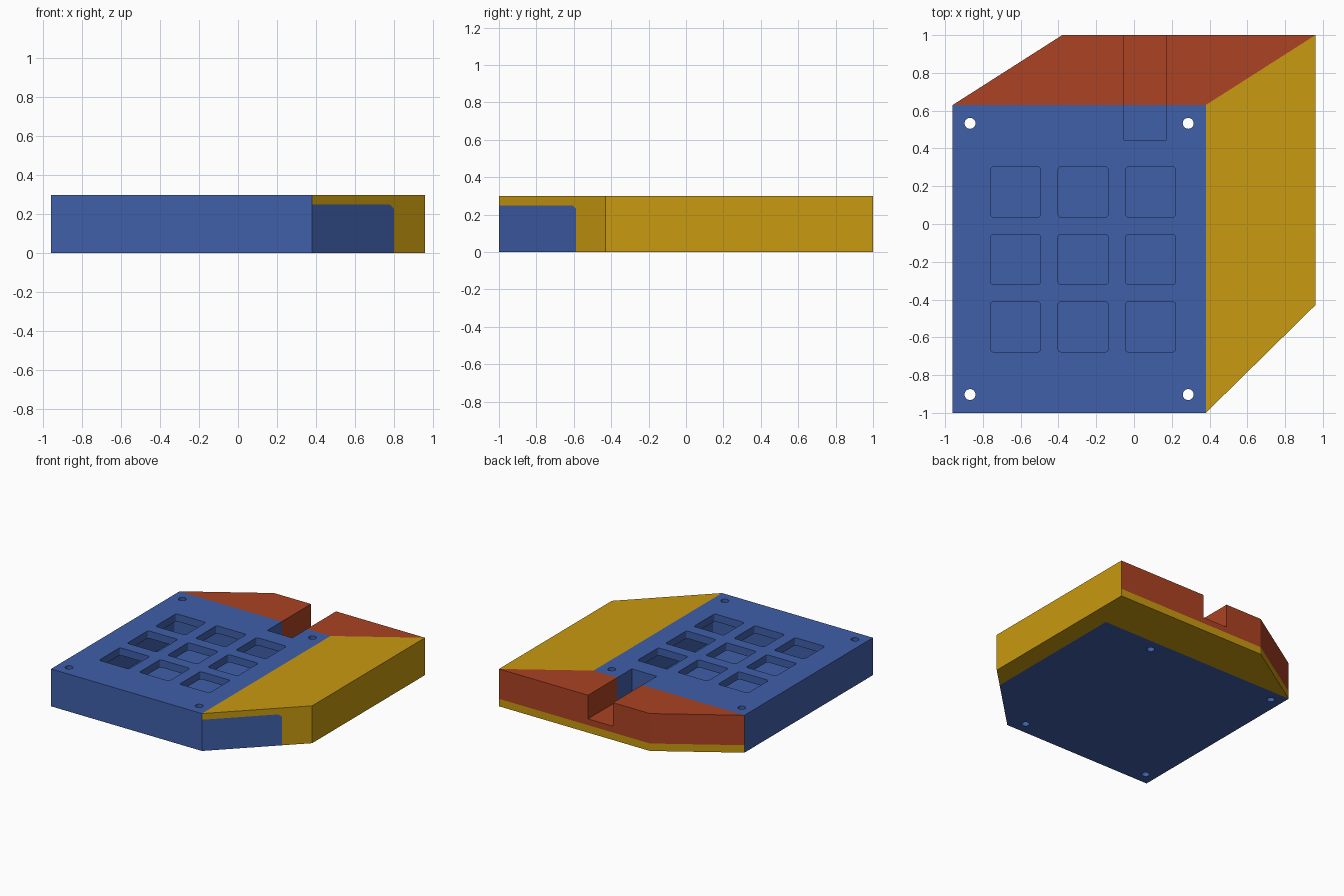
import bpy, bmesh, math
from mathutils import Vector

if "Cube" in bpy.data.objects:
    bpy.data.objects.remove(bpy.data.objects["Cube"])

H = 0.30          # case height
SX, SY = 0.38, 0.63   # corner where the three top colours meet
WX, WZ = 0.80, 0.25   # limits of the blue inner body
BASE = 0.06       # thickness of the yellow base strip


def material(name, rgb):
    m = bpy.data.materials.new(name)
    m.diffuse_color = (*rgb, 1)
    m.use_nodes = True
    m.node_tree.nodes["Principled BSDF"].inputs["Base Color"].default_value = m.diffuse_color
    return m


def rounded_rect(x0, x1, y0, y1, r, steps=4):
    pts = []
    corners = [(x1 - r, y1 - r), (x0 + r, y1 - r), (x0 + r, y0 + r), (x1 - r, y0 + r)]
    for q, (cx, cy) in enumerate(corners):
        for i in range(steps + 1):
            a = math.pi / 2 * (q + i / steps)
            pts.append((cx + r * math.cos(a), cy + r * math.sin(a)))
    return pts


def circle(cx, cy, r, n=24):
    return [(cx + r * math.cos(2 * math.pi * i / n), cy + r * math.sin(2 * math.pi * i / n))
            for i in range(n)]


def prisms(name, outlines, z0, z1):
    """One object holding an upright prism for each outline."""
    bm = bmesh.new()
    for pts in outlines:
        low = [bm.verts.new((x, y, z0)) for x, y in pts]
        top = [bm.verts.new((x, y, z1)) for x, y in pts]
        bm.faces.new(low[::-1])
        bm.faces.new(top)
        for i in range(len(pts)):
            j = (i + 1) % len(pts)
            bm.faces.new((low[i], low[j], top[j], top[i]))
    me = bpy.data.meshes.new(name)
    bm.to_mesh(me)
    bm.free()
    ob = bpy.data.objects.new(name, me)
    bpy.context.collection.objects.link(ob)
    return ob


def carve(target, cutter):
    cutter.hide_render = True
    mod = target.modifiers.new("carve", 'BOOLEAN')
    mod.operation = 'DIFFERENCE'
    mod.solver = 'EXACT'
    mod.object = cutter
    bpy.context.view_layer.objects.active = target
    bpy.ops.object.modifier_apply(modifier=mod.name)
    bpy.data.objects.remove(cutter)


# Six-sided case body
case = prisms("keypad_case", [[(-0.96, -1), (SX, -1), (0.96, -0.43), (0.96, 1),
                               (-0.38, 1), (-0.96, SY)]], 0, H)

# Hollow under the key plate
carve(case, prisms("cavity_cutter", [rounded_rect(-0.80, 0.26, -0.72, 0.34, 0.015)], BASE, 0.24))

# Three by three key openings
keys = [rounded_rect(x, x + 0.265, y, y + 0.265, 0.015)
        for x in (-0.76, -0.402, -0.045) for y in (-0.677, -0.32, 0.037)]
carve(case, prisms("key_cutter", keys, 0.15, 0.40))

# Cable slot at the back
carve(case, prisms("slot_cutter", [[(-0.052, 0.445), (0.17, 0.445), (0.17, 1.1), (-0.052, 1.1)]],
                   0.11, 0.40))

# Corner screw holes
carve(case, prisms("screw_cutter", [circle(x, y, 0.029) for x in (-0.868, 0.287)
                                    for y in (-0.903, 0.533)], -0.1, 0.40))

# Colours
for name, rgb in (("blue", (0.05, 0.115, 0.40)), ("yellow", (0.58, 0.32, 0.005)),
                  ("red", (0.41, 0.055, 0.017))):
    case.data.materials.append(material(name, rgb))

SLOPE = (1 - SY) / (0.96 - SX)
bm = bmesh.new()
bm.from_mesh(case.data)
bmesh.ops.triangulate(bm, faces=bm.faces[:])

# Split faces along the colour borders
borders = [((0, 0, BASE), (0, 0, 1)), ((0, 0, WZ), (0, 0, 1)), ((WX, 0, 0), (1, 0, 0)),
           ((SX, 0, 0), (1, 0, 0)), ((0, SY, 0), (0, 1, 0)),
           ((SX, SY, 0), (-SLOPE, 1, 0)), ((WX, 0, WZ - 0.02), (1, 0, 1))]
for co, no in borders:
    bmesh.ops.bisect_plane(bm, geom=bm.verts[:] + bm.edges[:] + bm.faces[:], dist=1e-5,
                           plane_co=co, plane_no=Vector(no).normalized())

# Pick each face's colour by the part of the case it bounds
for f in bm.faces:
    f.normal_update()
    x, y, z = f.calc_center_median() - f.normal * 0.001
    if y > SY:
        above = y - SY > (x - SX) * SLOPE
        f.material_index = 2 if above and z > BASE else 1
    elif x < SX:
        f.material_index = 0
    else:
        inner = x < WX and z < WZ and x + z < WX + WZ - 0.02
        f.material_index = 0 if inner else 1
    f.smooth = False
bm.to_mesh(case.data)
bm.free()
